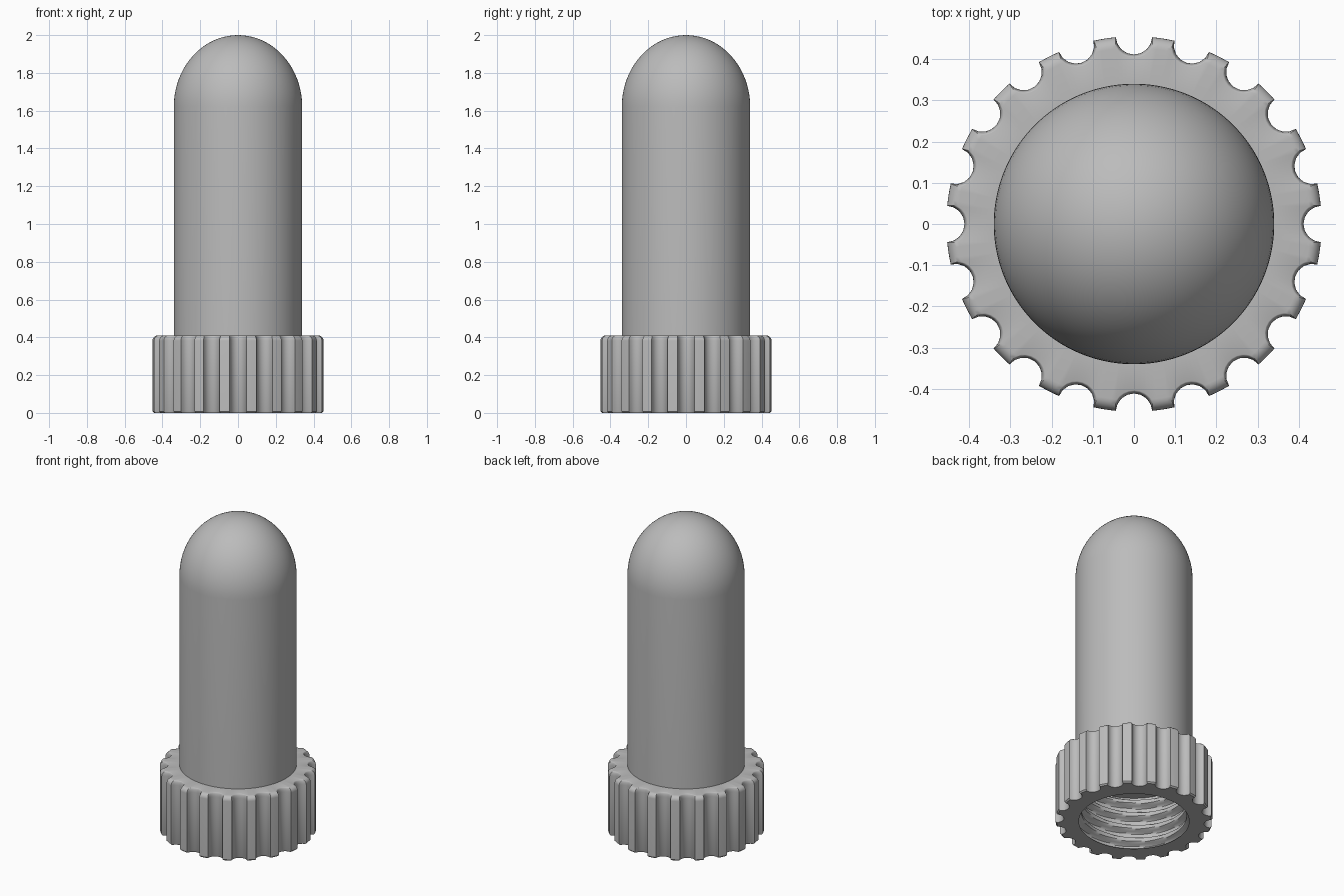
import bpy, bmesh
from math import sin, cos, pi, tau, acos, atan2, radians

if "Cube" in bpy.data.objects:
    bpy.data.objects.remove(bpy.data.objects["Cube"])

NOTCHES, PER = 20, 12
COUNT = NOTCHES * PER
TUBE_R, BORE_R, MOUTH_R = 0.34, 0.28, 0.32
COLLAR_R, COLLAR_H, LEDGE_Z = 0.455, 0.41, 0.35
DOME_Z = 1.62

grey = bpy.data.materials.new("plain grey")
grey.use_nodes = True
grey.diffuse_color = (0.5, 0.5, 0.5, 1)
grey.node_tree.nodes["Principled BSDF"].inputs["Base Color"].default_value = (0.5, 0.5, 0.5, 1)


def circle(r, z):
    return [(r * cos(tau * i / COUNT), r * sin(tau * i / COUNT), z) for i in range(COUNT)]


def notched(z, rim_inset=0, notch_grow=0):
    """Round outline with a scoop cut out at every notch."""
    r, n, c = COLLAR_R - rim_inset, 0.044 + notch_grow, 0.455
    a = acos((c * c + n * n - r * r) / (2 * c * n))
    end = atan2(n * sin(a), c - n * cos(a))
    pts = []
    for k in range(NOTCHES):
        turn = tau * k / NOTCHES
        for j in range(PER - 3):                     # scoop
            b = a * (2 * j / (PER - 4) - 1)
            x, y = c - n * cos(b), n * sin(b)
            pts.append((x * cos(turn) - y * sin(turn), x * sin(turn) + y * cos(turn), z))
        for j in range(1, 4):                        # tooth face
            t = turn + end + (tau / NOTCHES - 2 * end) * j / 4
            pts.append((r * cos(t), r * sin(t), z))
    shift = (PER - 4) // 2                           # start at the scoop centre
    return pts[shift:] + pts[:shift]


def loft(name, loops, apex=()):
    """Skin a stack of loops; apex may close the (first, last) end with a point."""
    bm = bmesh.new()
    rows = [[bm.verts.new(p) for p in loop] for loop in loops]
    for lo, hi in zip(rows, rows[1:]):
        for i in range(COUNT):
            j = (i + 1) % COUNT
            bm.faces.new((lo[i], lo[j], hi[j], hi[i]))
    for row, z in zip((rows[0], rows[-1]), apex):
        tip = bm.verts.new((0, 0, z))
        flip = row is rows[0]
        for i in range(COUNT):
            a, b = row[i], row[(i + 1) % COUNT]
            bm.faces.new((b, a, tip) if flip else (a, b, tip))
    mesh = bpy.data.meshes.new(name)
    bm.to_mesh(mesh)
    bm.free()
    mesh.materials.append(grey)
    obj = bpy.data.objects.new(name, mesh)
    bpy.context.collection.objects.link(obj)
    bpy.ops.object.select_all(action="DESELECT")
    obj.select_set(True)
    bpy.context.view_layer.objects.active = obj
    bpy.ops.object.shade_smooth_by_angle(angle=radians(35))
    return obj


# Grip collar: flat underside, small bottom chamfer, rounded top edge, flat top
collar = [circle(MOUTH_R, 0), notched(0, 0.008, 0.004), notched(0.008)]
FILLET = 0.028
for s in range(7):
    t = pi / 2 * s / 6
    collar.append(notched(COLLAR_H - FILLET * (1 - sin(t)), FILLET * (1 - cos(t)), 0.008 * (1 - cos(t))))
collar.append(circle(TUBE_R, COLLAR_H))
loft("grip_collar", collar)

# Domed tube: bore from the inner tip down to the ledge
DOME = [pi / 2 * s / 20 for s in range(20)]
bore = [circle(BORE_R * cos(t), DOME_Z + 0.32 * sin(t)) for t in reversed(DOME)]
bore += [circle(BORE_R, LEDGE_Z), circle(MOUTH_R + 0.02, LEDGE_Z)]
loft("tube_bore", bore, (1.94,))
outer = [circle(TUBE_R, COLLAR_H)]
outer += [circle(TUBE_R * cos(t), DOME_Z + 0.38 * sin(t)) for t in DOME]
outer.reverse()
shell = loft("tube_shell", outer, (2.0,))
for part in (shell, bpy.data.objects["tube_bore"]):
    part.data.update()
shell.data.flip_normals()


# Screw thread inside the collar
def thread_radius(angle, z):
    wave = 0.5 + 0.8 * cos(tau * z / 0.085 - angle)
    ridge = min(1, max(0, wave))
    fade = min(1, z / 0.03, (LEDGE_Z - z) / 0.03)
    wall = MOUTH_R + 0.02 * min(1, max(z / 0.012, 0))
    return wall - 0.035 * ridge * fade


thread = []
STEPS = 56
for s in range(STEPS, -1, -1):
    z = LEDGE_Z * s / STEPS
    thread.append([(thread_radius(tau * i / COUNT, z) * cos(tau * i / COUNT),
                    thread_radius(tau * i / COUNT, z) * sin(tau * i / COUNT), z)
                   for i in range(COUNT)])
loft("screw_thread", thread)
